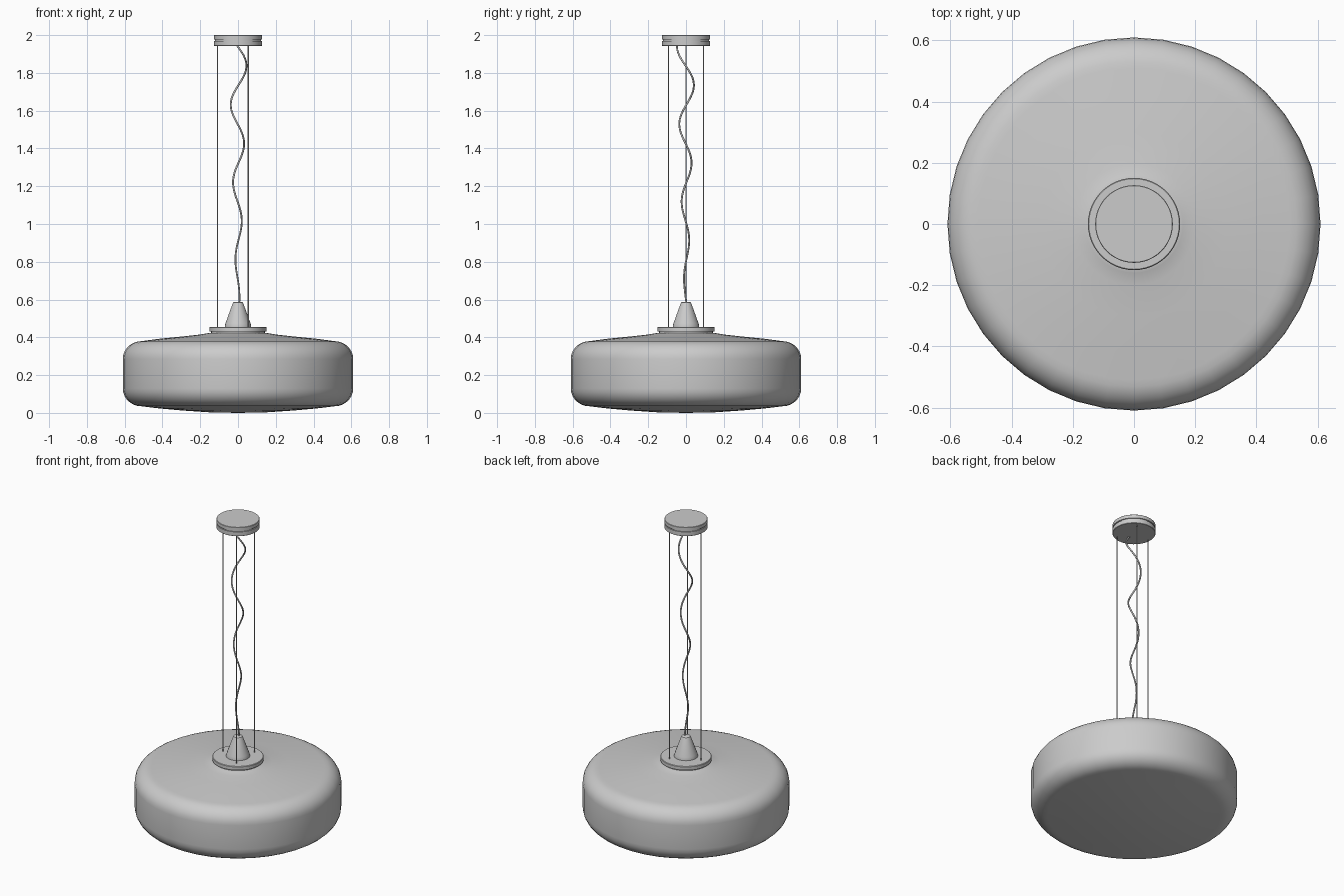
import bpy, bmesh, math
from mathutils import Matrix, Vector

if "Cube" in bpy.data.objects:
    bpy.data.objects.remove(bpy.data.objects["Cube"])


def smooth(obj, angle=35):
    bpy.ops.object.select_all(action='DESELECT')
    obj.select_set(True)
    bpy.context.view_layer.objects.active = obj
    bpy.ops.object.shade_smooth_by_angle(angle=math.radians(angle))


def lathe(name, profile, steps):
    """Revolve an (r, z) profile around the z axis."""
    bm = bmesh.new()
    verts = [bm.verts.new((r, 0, z)) for r, z in profile]
    edges = [bm.edges.new(pair) for pair in zip(verts, verts[1:])]
    bmesh.ops.spin(bm, geom=verts + edges, cent=(0, 0, 0), axis=(0, 0, 1),
                   angle=math.tau, steps=steps, use_duplicate=False)
    bmesh.ops.remove_doubles(bm, verts=bm.verts, dist=1e-5)
    bmesh.ops.recalc_face_normals(bm, faces=bm.faces)
    mesh = bpy.data.meshes.new(name)
    bm.to_mesh(mesh)
    bm.free()
    obj = bpy.data.objects.new(name, mesh)
    bpy.context.collection.objects.link(obj)
    smooth(obj)
    return obj


def tube(name, points, radius, resolution=2):
    """Round wire along a polyline of points."""
    curve = bpy.data.curves.new(name, 'CURVE')
    curve.dimensions = '3D'
    curve.bevel_depth = radius
    curve.bevel_resolution = resolution
    curve.use_fill_caps = True
    spline = curve.splines.new('POLY')
    spline.points.add(len(points) - 1)
    for point, co in zip(spline.points, points):
        point.co = (*co, 1)
    spline.use_smooth = True
    obj = bpy.data.objects.new(name, curve)
    bpy.context.collection.objects.link(obj)
    return obj


def arc(cx, cz, rx, rz, start, end, n=7):
    """Elliptical corner, angles in degrees."""
    angles = [math.radians(start + (end - start) * i / n) for i in range(n + 1)]
    return [(cx + rx * math.cos(a), cz + rz * math.sin(a)) for a in angles]


# Drum shade with a gently domed top and bottom and rounded rims
shade = [(0, 0.003), (0.15, 0.005), (0.3, 0.013), (0.42, 0.024)]
shade += arc(0.51, 0.13, 0.1, 0.095, -90, 0)
shade += arc(0.51, 0.285, 0.1, 0.095, 0, 90)
shade += [(0.42, 0.392), (0.3, 0.404), (0.2, 0.415), (0.16, 0.422), (0.155, 0.424), (0, 0.424)]
# Stand the lowest point on the floor
shade[0], shade[1] = (0, 0.0), (0.15, 0.003)
lathe("shade", shade, 40)

# Collar plate on the shade, with a thin recess beneath it
lathe("collar", [(0, 0.42), (0.142, 0.42), (0.142, 0.431), (0.151, 0.431),
                 (0.151, 0.452), (0.148, 0.455), (0, 0.455)], 48)

# Conical cord grip
lathe("cord_cone", [(0, 0.453), (0.07, 0.453), (0.07, 0.46), (0.066, 0.475),
                    (0.03, 0.575), (0.026, 0.584), (0.018, 0.588), (0, 0.588)], 32)

# Ceiling canopy: two discs with a groove between them
lathe("canopy", [(0, 1.942), (0.125, 1.942), (0.127, 1.944), (0.127, 1.97),
                 (0.121, 1.97), (0.121, 1.977), (0.127, 1.977), (0.127, 1.998),
                 (0.125, 2.0), (0, 2.0)], 48)

# Three suspension wires
for i in range(3):
    a = math.pi + i * math.tau / 3
    x, y = 0.108 * math.cos(a), 0.108 * math.sin(a)
    tube(f"suspension_wire_{i + 1}", [(x, y, 0.45), (x, y, 1.945)], 0.003)

# Power cord: a loose spiral that tightens towards the cone
cord = []
for i in range(121):
    z = 0.58 + 1.365 * i / 120
    amp = 0.007 + 0.041 * (z - 0.58) / 1.365
    a = math.tau * (1.835 - z) / 0.413
    cord.append((amp * math.cos(a), amp * math.sin(a), z))
tube("power_cord", cord, 0.005)
